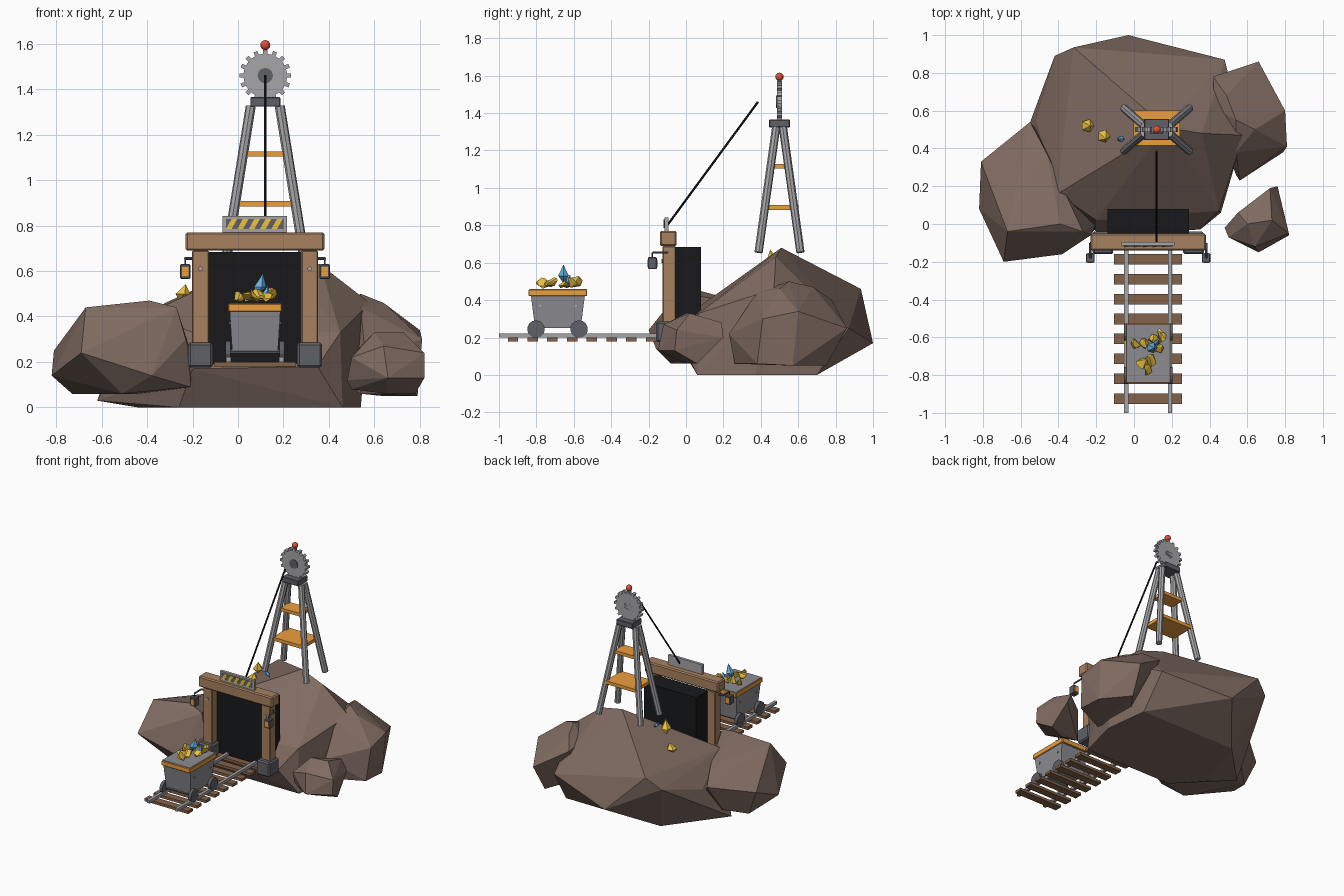
import bpy, bmesh, math, random
from mathutils import Vector

if "Cube" in bpy.data.objects:
    bpy.data.objects.remove(bpy.data.objects["Cube"])

random.seed(4)
CX, GX = 0.075, 0.12          # portal/track centre, tower centre


def mat(name, hexcol):
    lin = [(int(hexcol[i:i + 2], 16) / 255) ** 2.2 for i in (0, 2, 4)]
    m = bpy.data.materials.new(name)
    m.diffuse_color = (*lin, 1)
    m.use_nodes = True
    m.node_tree.nodes["Principled BSDF"].inputs["Base Color"].default_value = m.diffuse_color
    return m


ROCK, WOOD = mat("rock", "7f6b62"), mat("wood", "a68060")
TIE, ORANGE = mat("tie_wood", "83624a"), mat("orange_wood", "ec9e40")
STEEL, DARK = mat("steel", "a4a4a7"), mat("dark_steel", "606168")
BLACK, GOLD = mat("black", "1e1f21"), mat("gold", "eec244")
BLUE, RED = mat("blue_crystal", "68b0e0"), mat("red", "e05038")
CART = mat("cart_metal", "8a8a90")


def finish(name, bm, m, bevel=0):
    bmesh.ops.recalc_face_normals(bm, faces=bm.faces)
    me = bpy.data.meshes.new(name)
    bm.to_mesh(me)
    bm.free()
    me.materials.append(m)
    o = bpy.data.objects.new(name, me)
    bpy.context.collection.objects.link(o)
    if bevel:
        b = o.modifiers.new("bevel", 'BEVEL')
        b.width, b.segments = bevel, 1
    return o


def box(name, x, y, z, m, bevel=0, taper=(1, 1)):
    """Box from (min, max) ranges; taper scales the bottom in x and y."""
    bm = bmesh.new()
    bmesh.ops.create_cube(bm, size=1)
    for v in bm.verts:
        tx, ty = taper if v.co.z < 0 else (1, 1)
        v.co = Vector((sum(x) / 2 + v.co.x * tx * (x[1] - x[0]),
                       sum(y) / 2 + v.co.y * ty * (y[1] - y[0]),
                       sum(z) / 2 + v.co.z * (z[1] - z[0])))
    return finish(name, bm, m, bevel)


def rod(name, a, b, r, m, sides=8):
    a, b = Vector(a), Vector(b)
    bm = bmesh.new()
    bmesh.ops.create_cone(bm, cap_ends=True, segments=sides, radius1=r, radius2=r, depth=(b - a).length)
    q = (b - a).to_track_quat('Z', 'Y')
    for v in bm.verts:
        v.co = q @ v.co + (a + b) / 2
    return finish(name, bm, m)


def hull(name, pts, m):
    bm = bmesh.new()
    for p in pts:
        bm.verts.new(p)
    r = bmesh.ops.convex_hull(bm, input=bm.verts)
    junk = {g for g in r["geom_interior"] + r["geom_unused"] if isinstance(g, bmesh.types.BMVert)}
    bmesh.ops.delete(bm, geom=list(junk), context='VERTS')
    bmesh.ops.dissolve_limit(bm, angle_limit=0.05, verts=bm.verts, edges=bm.edges)
    return finish(name, bm, m)


def prism(name, profile, y0, y1, m):
    """Extrude an x-z outline along y."""
    bm = bmesh.new()
    f = bm.faces.new([bm.verts.new((x, y0, z)) for x, z in profile])
    g = bmesh.ops.extrude_face_region(bm, geom=[f])["geom"]
    for v in g:
        if isinstance(v, bmesh.types.BMVert):
            v.co.y = y1
    return finish(name, bm, m)


def nugget(name, c, r, m, stretch=1):
    pts = []
    for i in range(12):
        d = Vector([random.gauss(0, 1) for _ in range(3)]).normalized() * r * random.uniform(.85, 1.1)
        pts.append(Vector(c) + Vector((d.x, d.y, d.z * stretch)))
    return hull(name, pts, m)


def crystal(name, c, r, h, m, lean=(0, 0)):
    x, y, z = c
    ring = [(x + r * math.cos(i * math.tau / 5), y + r * math.sin(i * math.tau / 5), z) for i in range(5)]
    return hull(name, ring + [(x + lean[0], y + lean[1], z + h * .6), (x - lean[0], y - lean[1], z - h * .4)], m)


# Rocks
hull("main_rock", [
    (-.44, .26, 0), (-.26, .06, 0), (.46, .06, 0), (.54, .37, 0), (.5, .7, 0), (-.28, .7, 0), (-.62, .35, .03),
    (-.03, 1, .17), (.48, .87, .25), (-.32, .935, .46), (-.42, .89, .38), (.58, .47, .46),
    (.45, .07, .33), (-.2, -.04, .17), (.35, -.03, .18), (-.2, .02, .33), (-.405, .16, .41),
    (.17, .51, .68), (.36, .48, .63), (-.52, .55, .28)], ROCK)
hull("left_rock", [
    (-.82, .08, .14), (-.81, .33, .25), (-.55, .54, .3), (-.46, .37, .37), (-.2, 0, .22),
    (-.21, -.03, .09), (-.38, -.16, .14), (-.69, -.2, .24), (-.67, -.04, .44), (-.39, 0, .47),
    (-.27, -.04, .44), (-.23, -.06, .3), (-.73, .3, .06), (-.51, -.08, .06), (-.4, .35, .06), (-.6, .42, .1)], ROCK)
hull("right_rock", [
    (.42, .78, .4), (.42, .62, .42), (.66, .86, .25), (.79, .57, .05), (.8, .6, .34), (.81, .41, .3),
    (.56, .23, .22), (.54, .26, .06), (.79, .38, .06), (.64, .75, .05), (.54, .55, .5),
    (.64, .5, .46), (.49, .68, .47), (.54, .38, .44), (.45, .5, .1)], ROCK)
hull("small_rock", [
    (.48, -.02, .12), (.5, -.07, .22), (.55, .06, .28), (.72, .19, .28), (.76, .2, .2),
    (.82, -.06, .13), (.82, -.05, .24), (.66, -.15, .13), (.64, -.12, .27), (.6, 0, .33),
    (.73, .02, .33), (.65, 0, .06), (.5, 0, .08), (.78, .06, .06)], ROCK)

# Mine portal
box("dark_entrance", (-.14, .29), (-.065, .08), (.19, .683), BLACK)
box("lintel", (CX - .305, CX + .305), (-.14, -.05), (.69, .77), WOOD, .008)
for s, side in ((-1, "left"), (1, "right")):
    px, lx = CX + s * .24, CX + s * .307
    box(side + "_post", (px - .037, px + .037), (-.125, -.055), (.18, .69), WOOD, .005)
    box(side + "_footing", (px - .055, px + .055), (-.16, -.04), (.175, .285), DARK, .01)
    rod(side + "_post_bolt", (px, -.132, .61), (px, -.12, .61), .011, STEEL, 6)
    # lantern with bracket
    rod(side + "_lantern_arm", (lx, -.18, .655), (lx, -.1, .655), .006, DARK)
    rod(side + "_lantern_bracket", (lx, -.1, .655), (px + s * .03, -.1, .655), .006, DARK)
    rod(side + "_lantern_hook", (lx, -.18, .655), (lx, -.18, .62), .004, DARK, 6)
    box(side + "_lantern_frame", (lx - .023, lx + .023), (-.204, -.156), (.566, .63), DARK, .004)
    box(side + "_lantern_glass", (lx - .015, lx + .015), (-.207, -.153), (.578, .618), ORANGE)

# Hazard sign
box("sign_board", (CX - .143, CX + .14), (-.115, -.094), (.77, .842), STEEL)
box("sign_panel", (CX - .128, CX + .126), (-.118, -.11), (.785, .83), DARK)
for i in range(5):
    x = CX - .128 + i * .05
    prism("sign_stripe", [(x, .785), (x + .025, .785), (x + .05, .83), (x + .025, .83)], -.1205, -.116, GOLD)

# Track
for i in range(9):
    y = -.925 + i * .1055
    box("sleeper", (CX - .18, CX + .18), (y - .028, y + .028), (.18, .2), TIE)
for s in (-1, 1):
    x = CX + s * .116
    box("rail", (x - .011, x + .011), (-1, -.06), (.2, .221), STEEL)

# Ore cart
box("cart_body", (CX - .112, CX + .112), (-.83, -.54), (.25, .43), CART, 0, (.9, .84))
box("cart_rim", (CX - .118, CX + .118), (-.842, -.528), (.422, .456), ORANGE, .003)
box("cart_top", (CX - .114, CX + .114), (-.837, -.533), (.45, .46), CART)
for s in (-1, 1):
    for y in (-.802, -.572):
        x = CX + s * .118
        rod("cart_wheel", (x - .011, y, .245), (x + .011, y, .245), .047, DARK, 14)
    for y in (-.78, -.59):
        rod("cart_bolt", (CX + s * .1, y, .37), (CX + s * .114, y, .37), .008, STEEL, 6)
for y in (-.802, -.572):
    rod("axle", (CX - .12, y, .245), (CX + .12, y, .245), .01, DARK)

# Cart load
for x, y, z, r in ((.005, -.63, .49, .032), (.05, -.64, .49, .034), (.135, -.595, .497, .042), (.1, -.605, .485, .03),
                   (.045, -.735, .495, .036), (.09, -.725, .5, .038), (.065, -.765, .488, .036), (.13, -.66, .485, .03)):
    nugget("gold_nugget", (x, y, z), r, GOLD, .85)
crystal("blue_crystal_large", (.095, -.655, .53), .03, .1, BLUE, (.015, 0))
crystal("blue_crystal_small", (.12, -.63, .495), .02, .07, BLUE, (.012, .01))

# Crystals on the hillside
crystal("hill_gold_left", (-.245, .52, .5), .036, .07, GOLD, (.015, 0))
crystal("hill_gold_upper", (-.16, .465, .61), .036, .1, GOLD, (.012, -.015))
crystal("hill_blue", (-.07, .45, .6), .018, .05, BLUE, (-.02, 0))

# Headframe tower
for sx in (-1, 1):
    for sy in (-1, 1):
        rod("tower_leg", (GX + sx * .172, .5 + sy * .112, .655), (GX + sx * .064, .5 + sy * .018, 1.325), .022, STEEL, 8)
box("lower_platform", (GX - .123, GX + .123), (.415, .602), (.883, .908), ORANGE)
box("upper_platform", (GX - .083, GX + .083), (.445, .555), (1.103, 1.127), ORANGE)
box("tower_cap", (GX - .066, GX + .066), (.444, .556), (1.323, 1.365), DARK, .004)

# Toothed wheel, hub, beacon and cable
outline, teeth = [], 16
for i in range(teeth):
    for off, r in ((-.24, .096), (-.2, .114), (.2, .114), (.24, .096)):
        a = (i + off) * math.tau / teeth
        outline.append((GX + r * math.sin(a), 1.46 + r * math.cos(a)))
prism("toothed_wheel", outline, .486, .514, STEEL)
rod("wheel_boss", (GX, .48, 1.46), (GX, .514, 1.46), .034, DARK, 12)
bm = bmesh.new()
bmesh.ops.create_uvsphere(bm, u_segments=12, v_segments=8, radius=.022)
bmesh.ops.translate(bm, verts=bm.verts, vec=(GX, .5, 1.594))
beacon = finish("beacon", bm, RED)
beacon.data.shade_smooth()
rod("hoist_cable", (GX, -.1, .8), (GX, .385, 1.46), .006, BLACK, 6)
